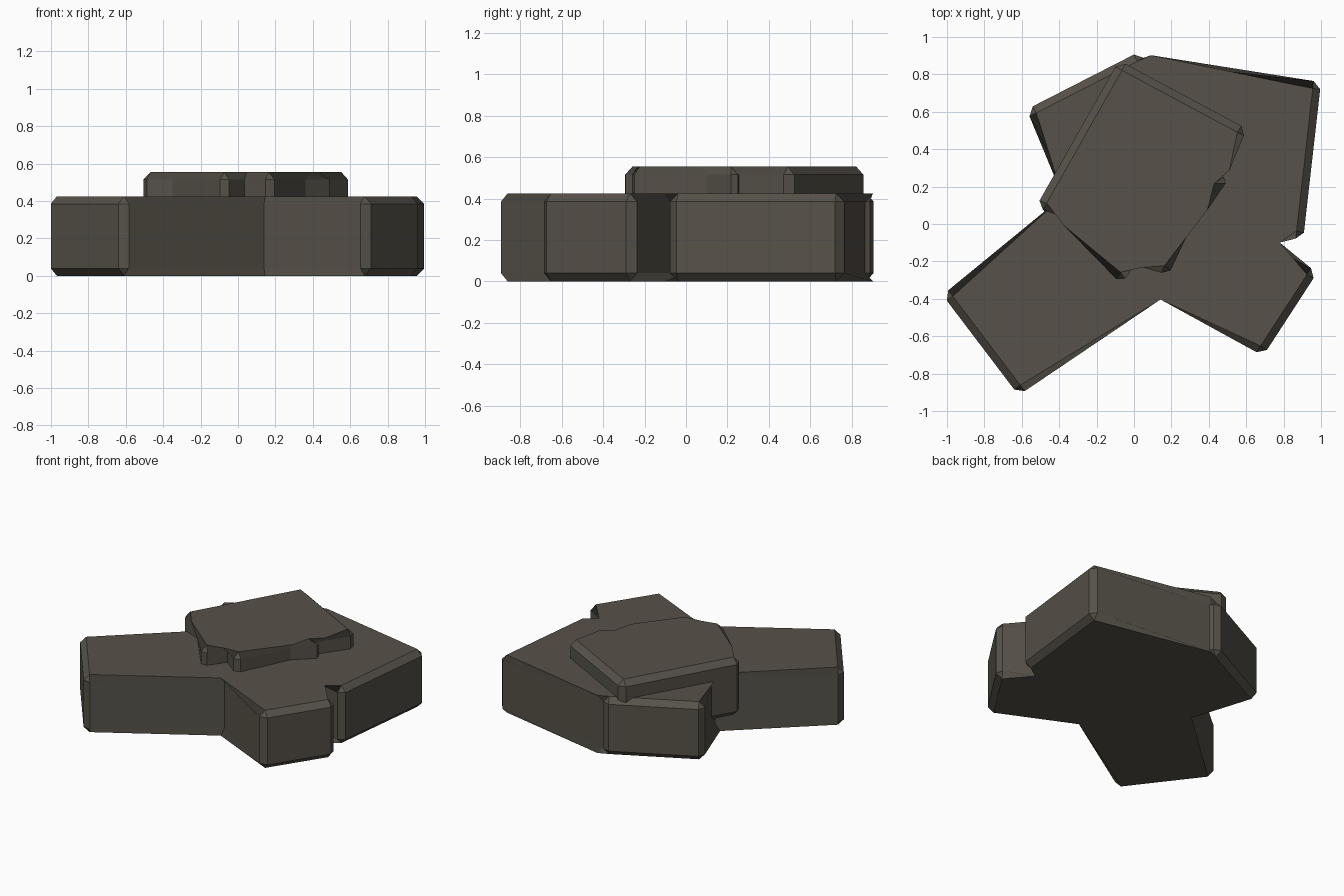
import bpy, bmesh

if "Cube" in bpy.data.objects:
    bpy.data.objects.remove(bpy.data.objects["Cube"])

CHAMFER = 0.04

stone = bpy.data.materials.new("dark_grey_brown_stone")
stone.diffuse_color = (0.095, 0.085, 0.067, 1)
stone.use_nodes = True
stone.node_tree.nodes["Principled BSDF"].inputs["Base Color"].default_value = stone.diffuse_color


def chamfered_slab(name, outline, z0, z1):
    """Extrude a counter-clockwise outline and chamfer its rims and outward corners."""
    bm = bmesh.new()
    low = [bm.verts.new((x, y, z0)) for x, y in outline]
    high = [bm.verts.new((x, y, z1)) for x, y in outline]
    n = len(outline)
    bm.faces.new(low[::-1])
    bm.faces.new(high)
    for i in range(n):
        j = (i + 1) % n
        bm.faces.new((low[i], low[j], high[j], high[i]))

    edges = []
    for i in range(n):
        j = (i + 1) % n
        edges += [bm.edges.get((low[i], low[j])), bm.edges.get((high[i], high[j]))]
        a = (low[i].co - low[i - 1].co).xy
        b = (low[j].co - low[i].co).xy
        if a.x * b.y - a.y * b.x > 0:          # outward corner
            edges.append(bm.edges.get((low[i], high[i])))
    bmesh.ops.bevel(bm, geom=edges, offset=CHAMFER, offset_type='OFFSET',
                    segments=1, profile=0.5, affect='EDGES', clamp_overlap=False)
    bmesh.ops.recalc_face_normals(bm, faces=bm.faces)

    mesh = bpy.data.meshes.new(name)
    bm.to_mesh(mesh)
    bm.free()
    mesh.materials.append(stone)
    obj = bpy.data.objects.new(name, mesh)
    bpy.context.collection.objects.link(obj)
    return obj


# Lower layer: merged stone blocks lying flat on the ground
chamfered_slab("lower_blocks", [
    (-1.025, -0.378), (-0.616, -0.917), (0.14, -0.355),     # left arm
    (0.689, -0.707), (0.982, -0.256), (0.515, 0.0),         # front right arm
    (0.904, -0.086), (1.0, 0.76), (0.065, 0.865),           # back right block
    (0.035, 0.924), (-0.577, 0.611), (-0.33, 0.135),        # back left block
], 0.0, 0.425)

# Upper layer: raised blocks sunk into the lower ones
chamfered_slab("upper_blocks", [
    (-0.08, 0.875), (-0.525, 0.09), (-0.35, 0.025),
    (-0.07, -0.325), (0.035, -0.175), (0.178, -0.285),
    (0.36, 0.10), (0.52, 0.245), (0.44, 0.255), (0.61, 0.505),
], 0.13, 0.555)
